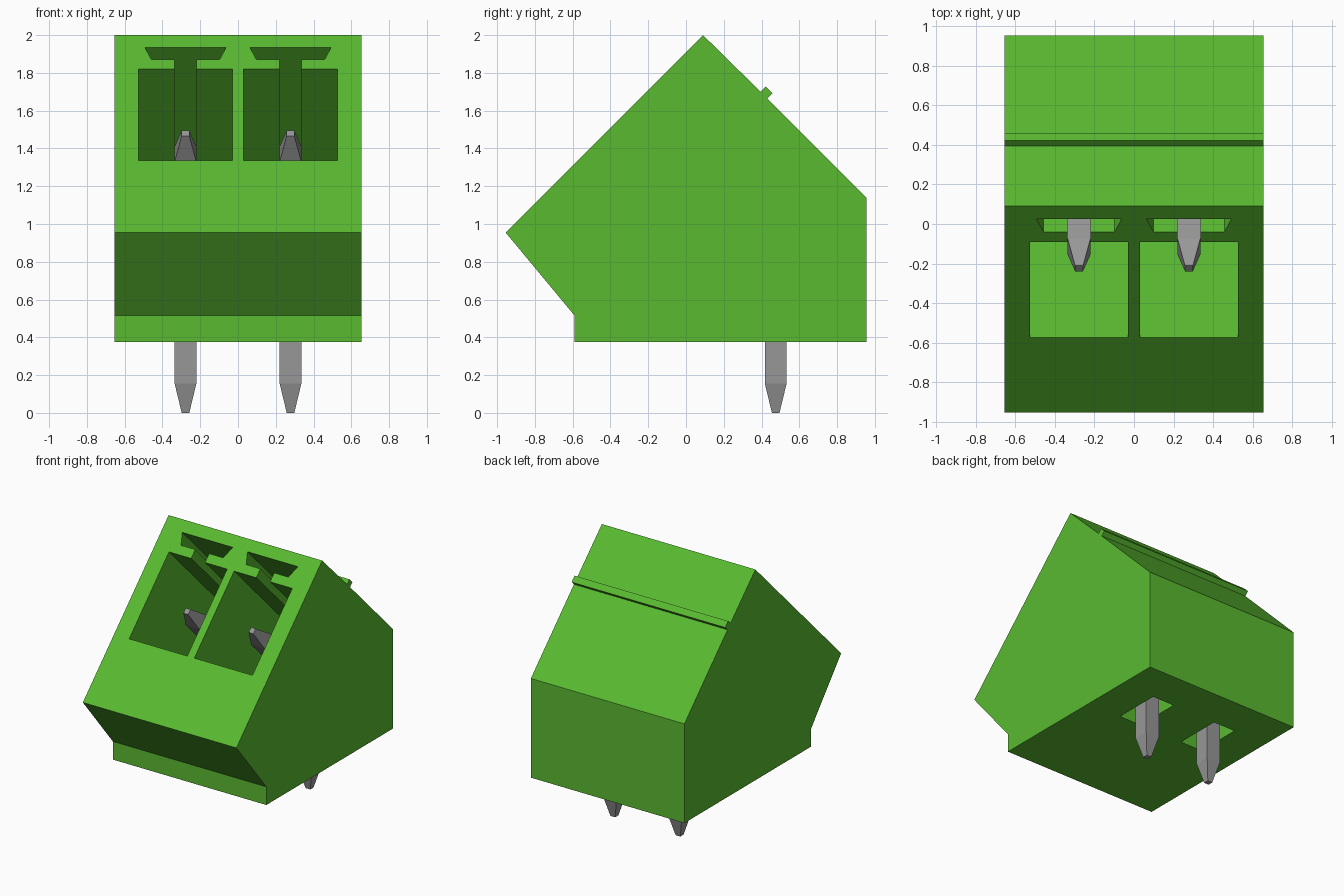
import bpy
import bmesh
import math
from mathutils import Vector

cube = bpy.data.objects.get("Cube")
if cube:
    bpy.data.objects.remove(cube, do_unlink=True)


def material(name, rgb, roughness):
    m = bpy.data.materials.new(name)
    m.use_nodes = True
    m.diffuse_color = (*rgb, 1)
    bsdf = m.node_tree.nodes["Principled BSDF"]
    bsdf.inputs["Base Color"].default_value = (*rgb, 1)
    bsdf.inputs["Roughness"].default_value = roughness
    return m


green = material("green plastic", (0.10, 0.49, 0.03), 0.5)
metal = material("grey metal", (0.31, 0.31, 0.31), 0.4)


def loft(name, rings, mat):
    """Skin a row of equal point loops and cap both ends."""
    bm = bmesh.new()
    loops = [[bm.verts.new(p) for p in ring] for ring in rings]
    n = len(loops[0])
    for a, b in zip(loops, loops[1:]):
        for i in range(n):
            j = (i + 1) % n
            bm.faces.new((a[i], a[j], b[j], b[i]))
    bm.faces.new(loops[0][::-1])
    bm.faces.new(loops[-1])
    bmesh.ops.recalc_face_normals(bm, faces=bm.faces)
    mesh = bpy.data.meshes.new(name)
    bm.to_mesh(mesh)
    bm.free()
    mesh.materials.append(mat)
    ob = bpy.data.objects.new(name, mesh)
    bpy.context.collection.objects.link(ob)
    return ob


R2 = math.sqrt(2)
X = Vector((1, 0, 0))
UP_SLOPE = Vector((0, 1, 1)) / R2     # along the sloped mating face
OUT = Vector((0, -1, 1)) / R2         # out of the mating face
FACE = 1.91 / R2                      # distance of the mating face along OUT
POLE_X = 0.278

# Housing: side profile (y, z) with the small rib on the back slope
profile = [(0.09, 2.0), (-0.955, 0.955), (-0.59, 0.515), (-0.59, 0.375),
           (0.955, 0.375), (0.955, 1.14), (0.43, 1.665), (0.458, 1.693),
           (0.422, 1.729), (0.394, 1.701)]
housing = loft("housing", [[(x, y, z) for y, z in profile] for x in (-0.655, 0.655)], green)

# Socket outline: pocket, narrow neck and flared key slot (half, then mirrored)
half = [(0.248, 0.76), (0.248, 1.73), (0.059, 1.73), (0.059, 1.83),
        (0.18, 1.83), (0.215, 1.96)]
outline = half + [(-x, s) for x, s in reversed(half)]

cutters = []
for side in (-1, 1):
    cx = side * POLE_X
    # Socket, sunk square to the sloped face
    rings = [[X * (cx + x) + UP_SLOPE * (s / R2) + OUT * w for x, s in outline]
             for w in (FACE - 0.9, FACE + 0.05)]
    cutters.append(loft("socket_cutter", rings, green))
    # Pin opening in the underside
    rect = [(-0.093, 0.29), (0.093, 0.29), (0.093, 0.65), (-0.093, 0.65)]
    rings = [[(cx + x, y, z) for x, y in rect] for z in (0.3, 0.75)]
    cutters.append(loft("pin_opening_cutter", rings, green))

for c in cutters:
    c.hide_render = True
    mod = housing.modifiers.new("cut", "BOOLEAN")
    mod.operation = "DIFFERENCE"
    mod.solver = "EXACT"
    mod.object = c

# Bake the cuts and discard the cutters
bpy.context.view_layer.update()
dg = bpy.context.evaluated_depsgraph_get()
baked = bpy.data.meshes.new_from_object(housing.evaluated_get(dg))
housing.modifiers.clear()
housing.data = baked
baked.name = "housing"
for c in cutters:
    bpy.data.objects.remove(c, do_unlink=True)

# Bent square pins: tapered tail below, mitred elbow, tapered contact in the socket
H, TIP, TAPER = 0.0575, 0.02, 0.155
PIN_Y, ELBOW_Z = 0.475, 0.78
contact_tip = Vector((0, -0.225, 1.48))
miter = math.radians(22.5)
miter_dir = Vector((0, math.cos(miter), math.sin(miter))) / math.cos(miter)
Y = Vector((0, 1, 0))
stations = [(Vector((0, PIN_Y, 0)), Y, TIP),
            (Vector((0, PIN_Y, TAPER)), Y, H),
            (Vector((0, PIN_Y, ELBOW_Z)), miter_dir, H),
            (contact_tip - OUT * TAPER, UP_SLOPE, H),
            (contact_tip, UP_SLOPE, TIP)]
for side, name in ((-1, "right_pin"), (1, "left_pin")):
    rings = [[c + X * (side * POLE_X + a * h) + d * (b * h)
              for a, b in ((-1, -1), (1, -1), (1, 1), (-1, 1))]
             for c, d, h in stations]
    loft(name, rings, metal)
